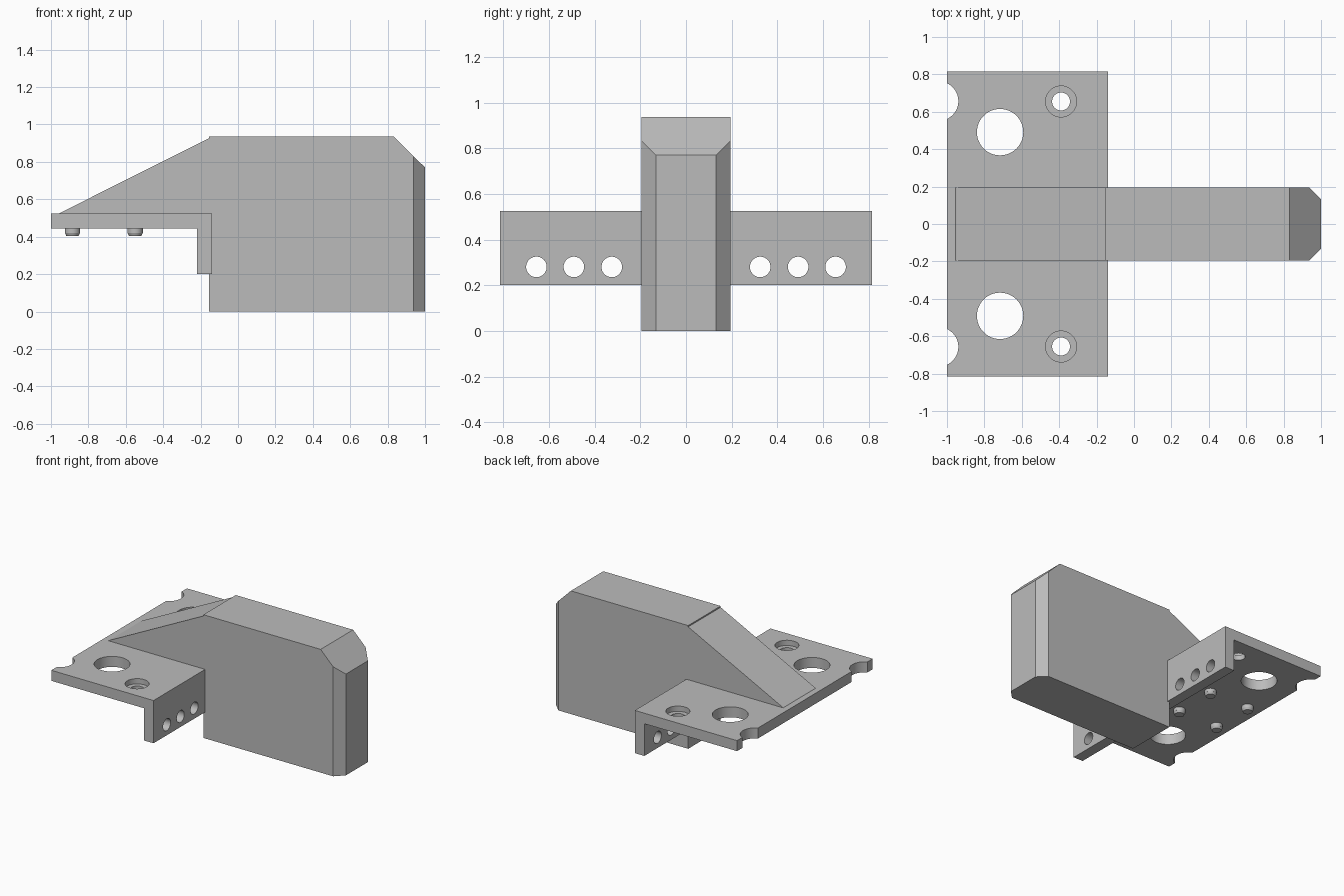
import bpy, bmesh, math
from mathutils import Vector

if "Cube" in bpy.data.objects:
    bpy.data.objects.remove(bpy.data.objects["Cube"])

grey = bpy.data.materials.new("plain grey")
grey.use_nodes = True
colour = (0.5, 0.5, 0.5, 1)
grey.diffuse_color = colour
grey.node_tree.nodes["Principled BSDF"].inputs["Base Color"].default_value = colour


def add(name, bm):
    bmesh.ops.recalc_face_normals(bm, faces=bm.faces)
    mesh = bpy.data.meshes.new(name)
    bm.to_mesh(mesh)
    bm.free()
    mesh.materials.append(grey)
    obj = bpy.data.objects.new(name, mesh)
    bpy.context.collection.objects.link(obj)
    return obj


def prism(profile, half):
    """Extrude an x-z outline from -half to +half in y."""
    bm = bmesh.new()
    face = bm.faces.new([bm.verts.new((x, -half, z)) for x, z in profile])
    ext = bmesh.ops.extrude_face_region(bm, geom=[face])
    verts = [v for v in ext["geom"] if isinstance(v, bmesh.types.BMVert)]
    bmesh.ops.translate(bm, verts=verts, vec=(0, 2 * half, 0))
    return bm


def cylinder(name, radius, depth, centre, along_x=False, low_radius=None):
    bm = bmesh.new()
    bmesh.ops.create_cone(bm, cap_ends=True, segments=48, depth=depth,
                          radius1=low_radius or radius, radius2=radius)
    obj = add(name, bm)
    obj.location = centre
    if along_x:
        obj.rotation_euler.y = math.pi / 2
    return obj


def select_only(obj):
    bpy.ops.object.select_all(action="DESELECT")
    obj.select_set(True)
    bpy.context.view_layer.objects.active = obj


# Angled bracket: flat plate with a downward flange
bracket = add("bracket", prism([(-1, 0.445), (-1, 0.525), (-0.14, 0.525),
                                (-0.14, 0.2), (-0.22, 0.2), (-0.22, 0.445)], 0.815))

# Bolt holes, edge notches, counterbores and flange holes
cutters = []
for s in (-1, 1):
    cutters += [
        cylinder("large_hole_cutter", 0.124, 0.4, (-0.716, s * 0.491, 0.5)),
        cylinder("notch_cutter", 0.105, 0.4, (-1.044, s * 0.657, 0.5)),
        cylinder("screw_hole_cutter", 0.048, 0.4, (-0.39, s * 0.655, 0.5)),
        cylinder("counterbore_cutter", 0.083, 0.08, (-0.39, s * 0.655, 0.525)),
    ]
    cutters += [cylinder("flange_hole_cutter", 0.045, 0.4, (-0.18, s * y, 0.28), True)
                for y in (0.325, 0.491, 0.655)]
for cutter in cutters:
    cutter.hide_render = True
    mod = bracket.modifiers.new("hole", "BOOLEAN")
    mod.operation = "DIFFERENCE"
    mod.solver = "EXACT"
    mod.object = cutter
select_only(bracket)
for mod in list(bracket.modifiers):
    bpy.ops.object.modifier_apply(modifier=mod.name)
for cutter in cutters:
    bpy.data.objects.remove(cutter)
bpy.ops.object.shade_smooth_by_angle(angle=math.radians(30))

# Upright block with sloped top corner and two bevelled vertical edges
block = prism([(-0.155, 0), (1, 0), (1, 0.77), (0.832, 0.937), (-0.155, 0.937)], 0.195)
for s in (-1, 1):
    cut = bmesh.ops.bisect_plane(block, geom=block.verts[:] + block.edges[:] + block.faces[:],
                                 plane_co=Vector((0.937, s * 0.195, 0)),
                                 plane_no=Vector((1, s, 0)), clear_outer=True)
    rim = [e for e in block.edges if e.is_boundary]
    bmesh.ops.holes_fill(block, edges=rim)
add("block", block)

# Sloping brace from the plate up to the block
add("brace", prism([(-0.96, 0.52), (-0.95, 0.528), (-0.155, 0.927), (-0.15, 0.52)], 0.195))

# Locating pins under the plate
for x in (-0.885, -0.55):
    for y in (-0.167, 0.167):
        for part, low, z in (("pin", 0.041, 0.436), ("pin_tip", 0.033, 0.413)):
            depth = 0.03 if part == "pin" else 0.018
            pin = cylinder(part, 0.041, depth, (x, y, z), low_radius=low)
            select_only(pin)
            bpy.ops.object.shade_smooth_by_angle(angle=math.radians(30))
